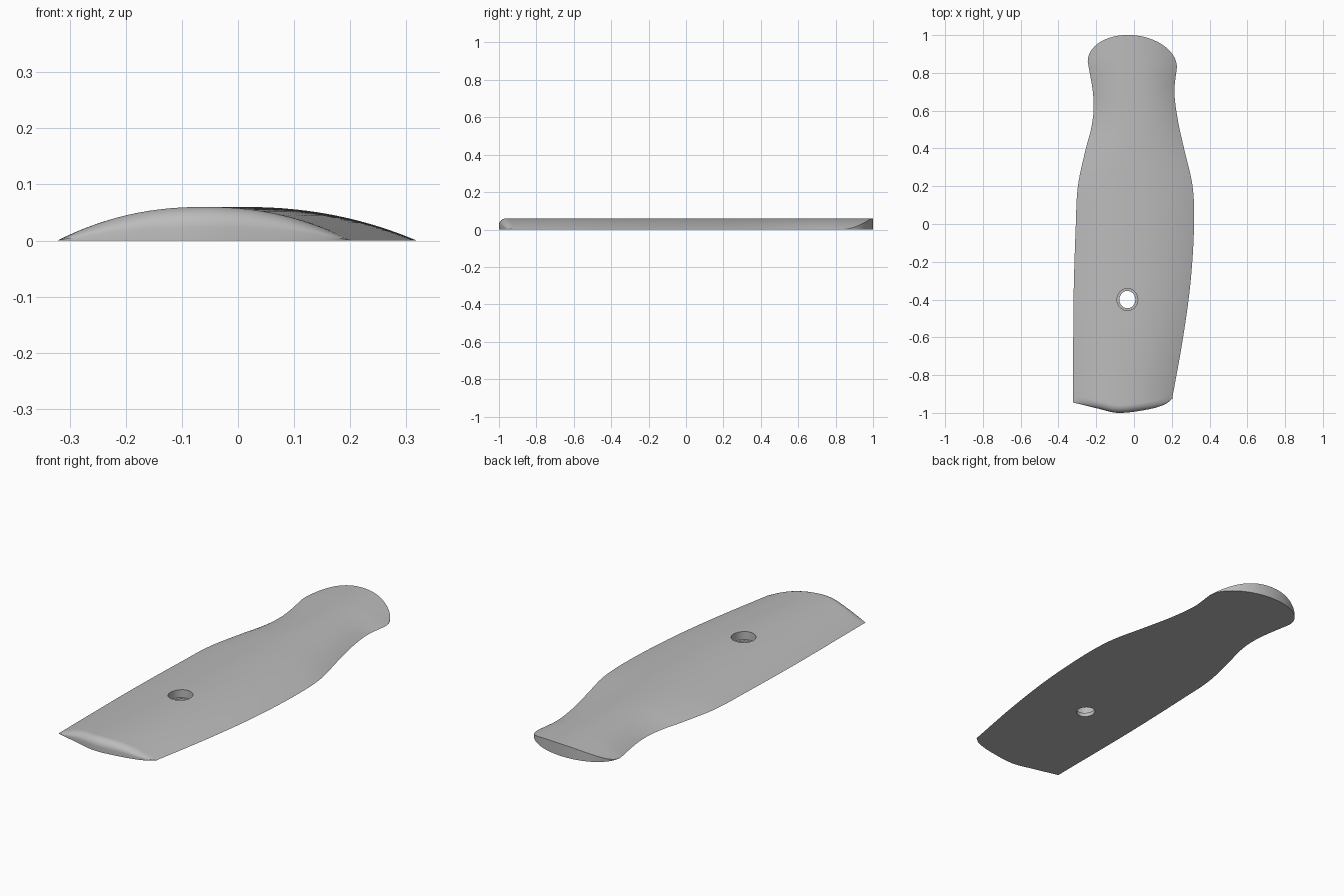
import bpy, bmesh, math

if "Cube" in bpy.data.objects:
    bpy.data.objects.remove(bpy.data.objects["Cube"], do_unlink=True)

HEIGHT = 0.06
FILLET = 0.04

# Plan outline as (y, x) points
LEFT_EDGE = [(-0.92, 0.203), (-0.6, 0.26), (-0.3, 0.3), (0, 0.318), (0.2, 0.31),
             (0.4, 0.265), (0.55, 0.232), (0.7, 0.214), (0.83, 0.227)]
RIGHT_EDGE = [(-0.945, -0.322), (-0.4, -0.32), (0, -0.308), (0.2, -0.297),
              (0.4, -0.255), (0.5, -0.228), (0.6, -0.214), (0.7, -0.218), (0.86, -0.245)]
# End outlines as (u, y) points, u running across the width
FRONT_END = [(-1, -0.945), (-0.5, -0.977), (-0.1, -1.0), (0.5, -0.982), (0.85, -0.955), (1, -0.925)]


def smooth_lookup(points, a):
    """Cubic interpolation through points, clamped at both ends."""
    a = min(max(a, points[0][0]), points[-1][0])
    n = len(points)

    def slope(i):
        p, q = points[max(i - 1, 0)], points[min(i + 1, n - 1)]
        return (q[1] - p[1]) / (q[0] - p[0])

    i = max(k for k in range(n - 1) if points[k][0] <= a)
    (x0, y0), (x1, y1) = points[i], points[i + 1]
    h = x1 - x0
    t = (a - x0) / h
    return (y0 * (1 + 2 * t) * (1 - t) ** 2 + y1 * t * t * (3 - 2 * t)
            + h * (slope(i) * t * (1 - t) ** 2 - slope(i + 1) * t * t * (1 - t)))


def surface_point(u, d, t):
    """Point on the crowned top; d is the fillet fraction, t the run to the back."""
    front = smooth_lookup(FRONT_END, u)
    back = 0.845 - 0.015 * u + 0.155 * math.sqrt(max(0, 1 - u * u))
    y = front + d * FILLET + t * (back - front - FILLET)
    left, right = smooth_lookup(LEFT_EDGE, y), smooth_lookup(RIGHT_EDGE, y)
    x = (left + right) / 2 + u * (left - right) / 2
    z = HEIGHT * (1 - abs(u) ** 2.2)
    z *= 0.4 + 0.6 * math.sqrt(max(0, 1 - (1 - d) ** 2))
    return x, y, z


# Crowned handle slab with a flat underside
COLS, ROWS, ROUND = 40, 80, 8
params = [(1 - math.cos(math.pi / 2 * k / ROUND), 0) for k in range(ROUND)]
params = [(math.sin(math.pi / 2 * k / ROUND) ** 2, 0) for k in range(ROUND)]
params += [(1, k / ROWS) for k in range(ROWS + 1)]
bm = bmesh.new()
top, bottom = [], []
for d, t in params:
    pts = [surface_point(math.sin(math.pi * (j / COLS - 0.5)), d, t) for j in range(COLS + 1)]
    top.append([bm.verts.new(p) for p in pts])
    low = [bm.verts.new((x, y, 0)) for x, y, z in pts[1:-1]]
    bottom.append([top[-1][0]] + low + [top[-1][-1]])


def add_face(*corners):
    unique = list(dict.fromkeys(corners))
    if len(unique) > 2:
        bm.faces.new(unique)


for i in range(len(params) - 1):
    for j in range(COLS):
        add_face(top[i][j], top[i][j + 1], top[i + 1][j + 1], top[i + 1][j])
        add_face(bottom[i][j], bottom[i + 1][j], bottom[i + 1][j + 1], bottom[i][j + 1])
for i in (0, -1):
    for j in range(COLS):
        add_face(top[i][j], top[i][j + 1], bottom[i][j + 1], bottom[i][j])
bmesh.ops.recalc_face_normals(bm, faces=bm.faces)
mesh = bpy.data.meshes.new("handle_scale")
bm.to_mesh(mesh)
bm.free()
handle = bpy.data.objects.new("handle_scale", mesh)
bpy.context.collection.objects.link(handle)

grey = bpy.data.materials.new("plain_grey")
grey.use_nodes = True
grey.diffuse_color = (0.5, 0.5, 0.5, 1)
grey.node_tree.nodes["Principled BSDF"].inputs["Base Color"].default_value = (0.5, 0.5, 0.5, 1)
mesh.materials.append(grey)

bpy.context.view_layer.objects.active = handle
handle.select_set(True)


# Stepped screw hole
def cut_hole(name, rx, ry, z_low):
    bpy.ops.mesh.primitive_cylinder_add(vertices=48, radius=1, depth=0.2,
                                        location=(-0.035, -0.4, z_low + 0.1))
    cutter = bpy.context.object
    cutter.name = name
    cutter.scale = (rx, ry, 1)
    cutter.data.materials.append(grey)
    cutter.hide_render = True
    bpy.context.view_layer.objects.active = handle
    mod = handle.modifiers.new(name, "BOOLEAN")
    mod.operation = "DIFFERENCE"
    mod.solver = "EXACT"
    mod.object = cutter
    bpy.ops.object.modifier_apply(modifier=mod.name)
    bpy.data.objects.remove(cutter, do_unlink=True)


cut_hole("counterbore_cutter", 0.055, 0.058, 0.02)
cut_hole("through_hole_cutter", 0.042, 0.046, -0.05)

bpy.ops.object.select_all(action="DESELECT")
handle.select_set(True)
bpy.context.view_layer.objects.active = handle
bpy.ops.object.shade_smooth_by_angle(angle=math.radians(30))
